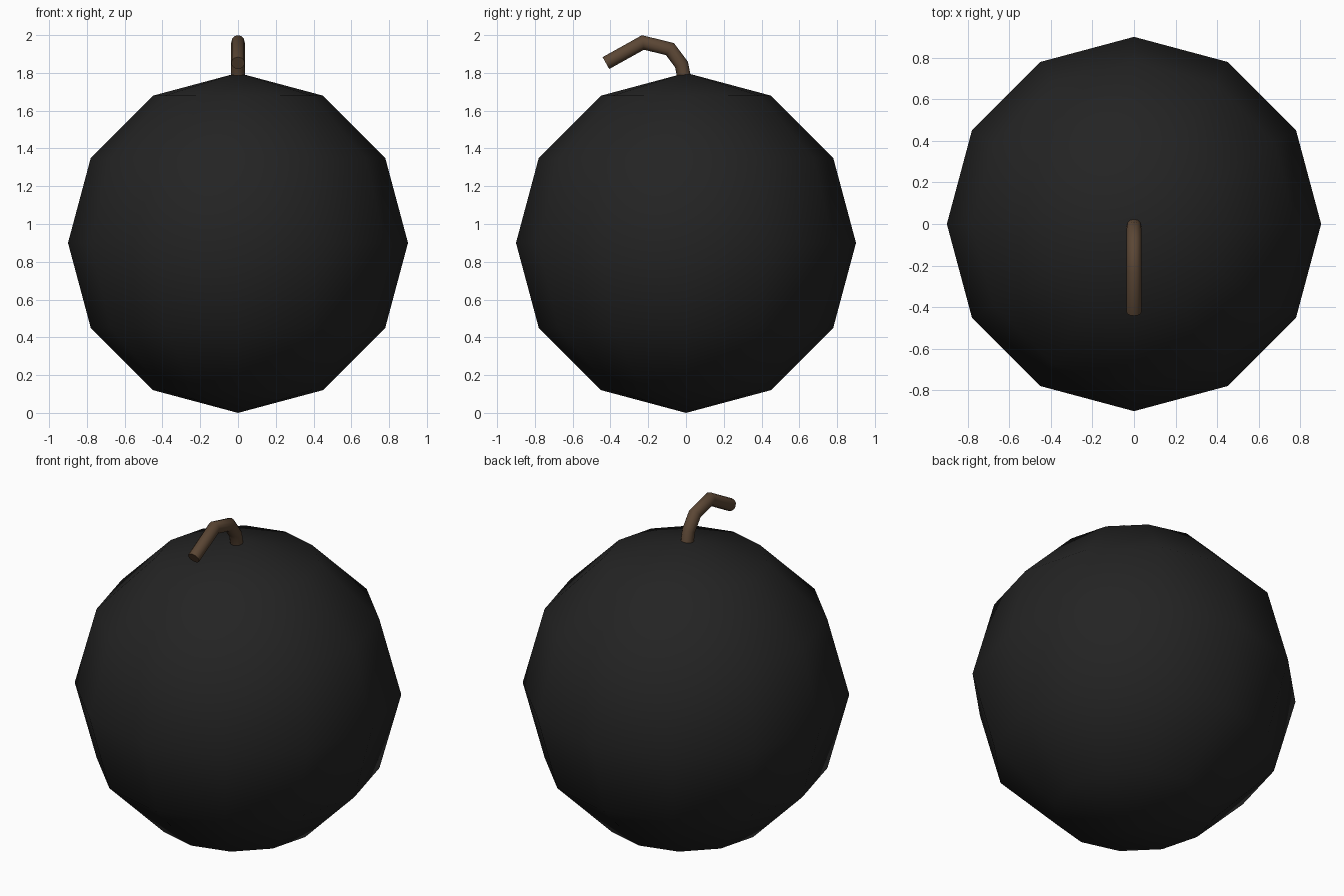
import bpy, bmesh, math
from mathutils import Vector

if "Cube" in bpy.data.objects:
    bpy.data.objects.remove(bpy.data.objects["Cube"])


def material(name, rgb):
    m = bpy.data.materials.new(name)
    m.diffuse_color = (*rgb, 1)
    m.use_nodes = True
    m.node_tree.nodes["Principled BSDF"].inputs["Base Color"].default_value = m.diffuse_color
    return m


def add_object(name, bm, mat, angle):
    bmesh.ops.recalc_face_normals(bm, faces=bm.faces)
    me = bpy.data.meshes.new(name)
    bm.to_mesh(me)
    bm.free()
    me.materials.append(mat)
    ob = bpy.data.objects.new(name, me)
    bpy.context.collection.objects.link(ob)
    bpy.ops.object.select_all(action='DESELECT')
    ob.select_set(True)
    bpy.context.view_layer.objects.active = ob
    bpy.ops.object.shade_smooth_by_angle(angle=math.radians(angle))
    return ob


black = material("matte black", (0.017, 0.017, 0.017))
brown = material("fuse brown", (0.105, 0.062, 0.035))

# Round body: low-poly sphere with smooth shading
bm = bmesh.new()
bmesh.ops.create_uvsphere(bm, u_segments=12, v_segments=6, radius=0.9)
bmesh.ops.translate(bm, vec=(0, 0, 0.9), verts=bm.verts)
add_object("body", bm, black, 60)

# Bent fuse: mitred tube along a path in the y-z plane
path = [Vector((0, y, z)) for y, z in
        [(-0.005, 1.75), (-0.024, 1.845), (-0.085, 1.926), (-0.228, 1.961), (-0.424, 1.852)]]
radius, sides = 0.036, 12
bm = bmesh.new()
rings = []
for i, p in enumerate(path):
    d_in = (p - path[max(i - 1, 0)]).normalized()
    d_out = (path[min(i + 1, len(path) - 1)] - p).normalized()
    tangent = (d_in + d_out).normalized()
    side = Vector((1, 0, 0))
    up = tangent.cross(side)
    bend = d_in.angle(d_out) if 0 < i < len(path) - 1 else 0
    stretch = 1 / math.cos(bend / 2)
    rings.append([bm.verts.new(p + radius * (math.cos(a) * side + stretch * math.sin(a) * up))
                  for a in (2 * math.pi * k / sides for k in range(sides))])
for r0, r1 in zip(rings, rings[1:]):
    for k in range(sides):
        n = (k + 1) % sides
        bm.faces.new((r0[k], r0[n], r1[n], r1[k]))
bm.faces.new(rings[0])
bm.faces.new(rings[-1])
add_object("fuse", bm, brown, 60)
